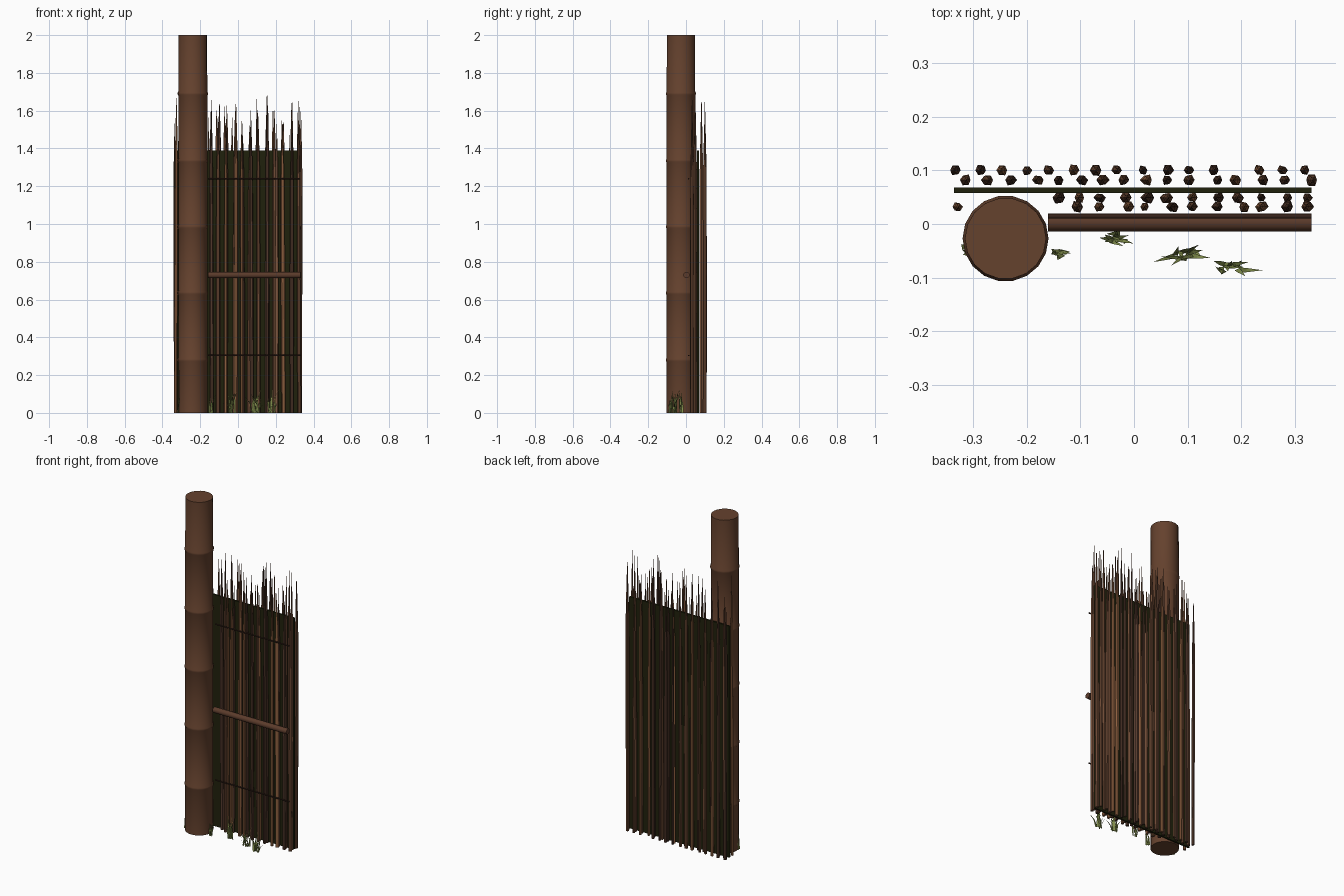
import bpy, bmesh, math, random
from mathutils import Vector, Matrix

if "Cube" in bpy.data.objects:
    bpy.data.objects.remove(bpy.data.objects["Cube"])

random.seed(7)


def mat(name, rgb):
    m = bpy.data.materials.new(name)
    m.diffuse_color = (*rgb, 1)
    m.use_nodes = True
    m.node_tree.nodes["Principled BSDF"].inputs["Base Color"].default_value = m.diffuse_color
    return m


BARK = mat("bamboo brown", (0.130, 0.054, 0.027))
RAIL = mat("rail brown", (0.105, 0.044, 0.024))
REED_LIGHT = mat("light reed brown", (0.27, 0.115, 0.05))
REED_MID = mat("mid reed brown", (0.16, 0.07, 0.036))
REED_DARK = mat("dark reed brown", (0.09, 0.042, 0.026))
PANEL = mat("dark moss", (0.0145, 0.0155, 0.0035))
TIE = mat("dark twine", (0.035, 0.016, 0.010))
GRASS = mat("grass green", (0.23, 0.28, 0.075))


def finish(name, bm, mats, smooth=False):
    bmesh.ops.recalc_face_normals(bm, faces=bm.faces)
    me = bpy.data.meshes.new(name)
    bm.to_mesh(me)
    bm.free()
    ob = bpy.data.objects.new(name, me)
    bpy.context.collection.objects.link(ob)
    for m in mats:
        me.materials.append(m)
    if smooth:
        bpy.ops.object.select_all(action='DESELECT')
        ob.select_set(True)
        bpy.context.view_layer.objects.active = ob
        bpy.ops.object.shade_smooth_by_angle(angle=math.radians(50))
    return ob


def loft(bm, rings, sides, index=0, wobble=None):
    """Capped tube through (centre, radius) rings stacked in z."""
    wobble = wobble or [1] * sides
    loops = []
    for c, r in rings:
        loops.append([bm.verts.new((c[0] + r * w * math.cos(math.tau * i / sides),
                                    c[1] + r * w * math.sin(math.tau * i / sides), c[2]))
                      for i, w in enumerate(wobble)])
    faces = [bm.faces.new(loops[0][::-1]), bm.faces.new(loops[-1])]
    for a, b in zip(loops, loops[1:]):
        for i in range(sides):
            j = (i + 1) % sides
            faces.append(bm.faces.new((a[i], a[j], b[j], b[i])))
    for f in faces:
        f.material_index = index


# bamboo post with raised nodes
PX, PY = -0.239, -0.027
profile = [(0, 0.0775)]
for z in (0.28, 0.635, 0.985, 1.335, 1.69):
    profile += [(z - 0.012, 0.0765), (z - 0.005, 0.080), (z + 0.005, 0.080), (z + 0.012, 0.0765)]
profile.append((2.0, 0.0755))
bm = bmesh.new()
loft(bm, [((PX, PY, z), r) for z, r in profile], 18)
finish("bamboo_post", bm, [BARK], True)

# backing panel between the reed rows
bm = bmesh.new()
bmesh.ops.create_cube(bm, size=1, matrix=Matrix.Translation((-0.0025, 0.063, 0.695))
                      @ Matrix.Diagonal((0.665, 0.01, 1.39, 1)))
finish("backing_panel", bm, [PANEL])

# rows of reeds: y -> x positions in thousandths
rows = {
    "back_outer": (0.100, (-333, -285, -246, -199, -158, -112, -71, -32, 17, 63, 102, 149, 233, 276, 317)),
    "back_inner": (0.082, (-313, -272, -229, -179, -140, -97, -58, -19, 24, 61, 102, 156, 188, 240, 281, 331)),
    "front_inner": (0.049, (-140, -102, -63, -15, 24, 61, 108, 156, 192, 237, 286, 322)),
    "front_outer": (0.032, (-328, -106, -65, -11, 20, 71, 108, 156, 205, 237, 286, 322)),
}
for row, (y, xs) in rows.items():
    bm = bmesh.new()
    for k in xs:
        x = k / 1000
        h = random.uniform(1.47, 1.67)
        if k in (156, -328):
            h = 1.68
        lean = random.uniform(-0.007, 0.007)
        r = random.uniform(0.009, 0.0115)
        wob = [random.uniform(0.8, 1.15) for _ in range(6)]
        rings = [((x + lean * (z / h - 0.5), y, z), q * r) for z, q in
                 ((0, 0.9), (h * 0.4, 1), (h * 0.8, 0.85), (h * 0.9, 0.5), (h, 0.06))]
        loft(bm, rings, 6, random.choice((0, 1, 1, 2)), wob)
    finish("reeds_" + row, bm, [REED_LIGHT, REED_MID, REED_DARK])


# horizontal rail and twine ties
def bar(name, y, z, r, m, sides):
    bm = bmesh.new()
    bmesh.ops.create_cone(bm, cap_ends=True, segments=sides, radius1=r, radius2=r, depth=0.49,
                          matrix=Matrix.Translation((0.085, y, z)) @ Matrix.Rotation(math.pi / 2, 4, 'Y'))
    finish(name, bm, [m], True)


bar("cross_rail", 0.003, 0.73, 0.017, RAIL, 12)
bar("upper_tie", 0.014, 1.24, 0.004, TIE, 8)
bar("lower_tie", 0.014, 0.304, 0.004, TIE, 8)

# grass tufts: bent two-part blades, with normals turned upward
tufts = ((-0.145, -0.057, 8, 0.022), (-0.03, -0.024, 11, 0.035), (0.095, -0.056, 12, 0.05),
         (0.18, -0.083, 11, 0.045), (-0.312, -0.05, 4, 0.024))
bm = bmesh.new()
for tx, ty, count, spread in tufts:
    for _ in range(count):
        a = random.uniform(0, math.tau)
        out = Vector((math.cos(a), math.sin(a) * 0.4, 0))
        side = Vector((-math.sin(a), math.cos(a), 0)) * 0.005
        base = Vector((tx + random.uniform(-0.4, 0.4) * spread, ty + random.uniform(-0.008, 0.008), 0))
        h = random.uniform(0.05, 0.13)
        mid = base + out * spread * 0.3 + Vector((0, 0, h * 0.6))
        tip = base + out * spread * random.uniform(0.6, 1) + Vector((0, 0, h))
        v = [bm.verts.new(p) for p in (base - side, base + side, mid + side * 0.8, mid - side * 0.8, tip)]
        bm.faces.new(v[:4])
        bm.faces.new((v[3], v[2], v[4]))
grass = finish("grass_tufts", bm, [GRASS])
for p in grass.data.polygons:
    if p.normal.z < 0:
        p.flip()
grass.data.update()
